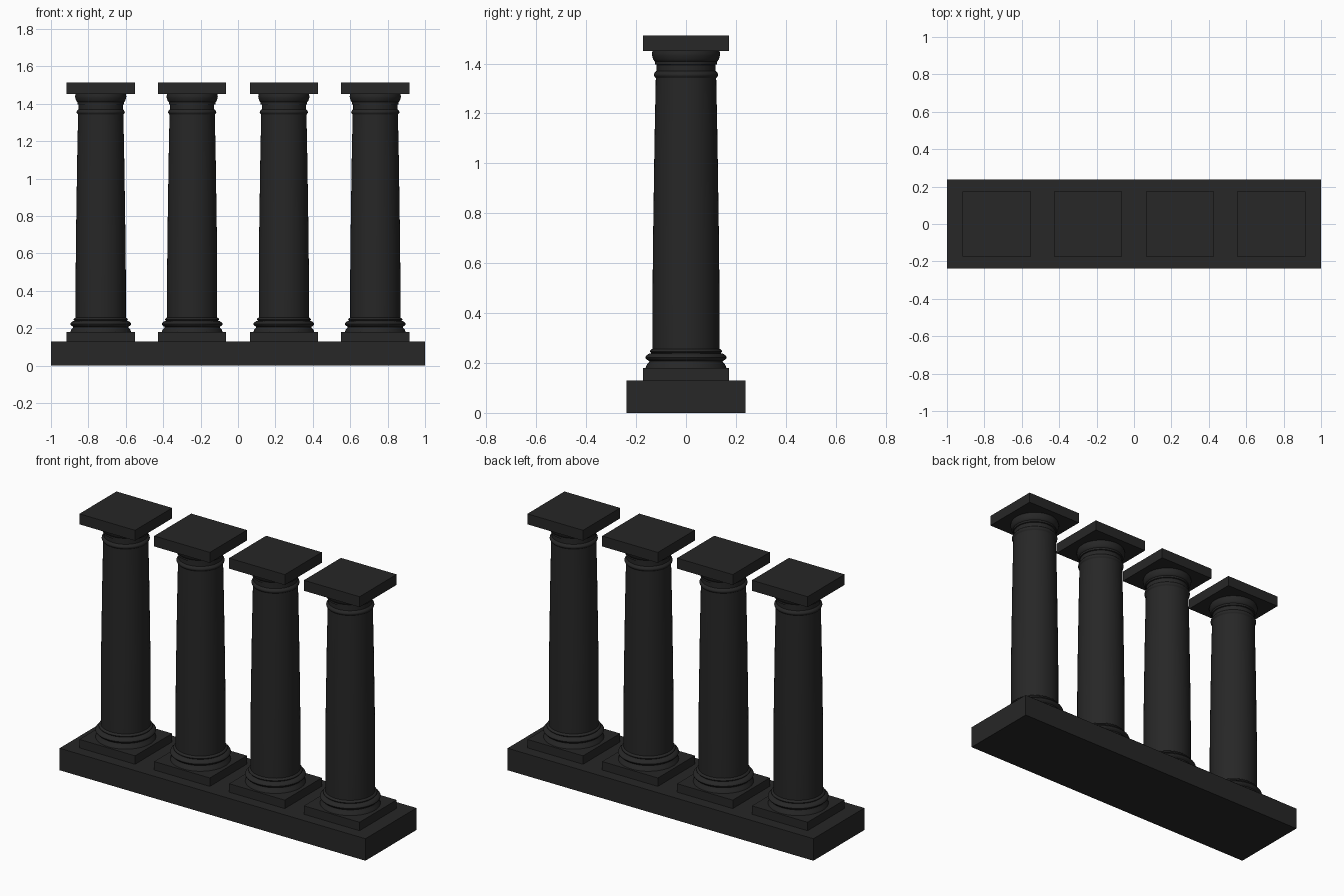
import bpy, bmesh, math

if "Cube" in bpy.data.objects:
    bpy.data.objects.remove(bpy.data.objects["Cube"])

stone = bpy.data.materials.new("charcoal stone")
stone.diffuse_color = (0.02, 0.02, 0.02, 1)
stone.use_nodes = True
stone.node_tree.nodes["Principled BSDF"].inputs["Base Color"].default_value = stone.diffuse_color


def finish(name, bm, smooth=False):
    bmesh.ops.recalc_face_normals(bm, faces=bm.faces)
    me = bpy.data.meshes.new(name)
    bm.to_mesh(me)
    bm.free()
    me.materials.append(stone)
    ob = bpy.data.objects.new(name, me)
    bpy.context.collection.objects.link(ob)
    if smooth:
        bpy.ops.object.select_all(action='DESELECT')
        ob.select_set(True)
        bpy.context.view_layer.objects.active = ob
        bpy.ops.object.shade_smooth_by_angle(angle=math.radians(35))
    return ob


def slab(name, x, sx, sy, z0, z1):
    bm = bmesh.new()
    bmesh.ops.create_cube(bm, size=1)
    for v in bm.verts:
        v.co = (x + v.co.x * sx, v.co.y * sy, z0 if v.co.z < 0 else z1)
    return finish(name, bm)


def lathe(name, x, profile, n=48):
    bm = bmesh.new()
    rings = [[bm.verts.new((x + r * math.cos(2 * math.pi * i / n),
                            r * math.sin(2 * math.pi * i / n), z))
              for i in range(n)] for r, z in profile]
    for a, b in zip(rings, rings[1:]):
        for i in range(n):
            j = (i + 1) % n
            bm.faces.new((a[i], a[j], b[j], b[i]))
    bm.faces.new(rings[0][::-1])
    bm.faces.new(rings[-1])
    return finish(name, bm, True)


def bead(r, z0, z1, bulge, steps=6):
    """Half-round moulding between two heights."""
    return [(r + bulge * math.sin(math.pi * k / steps),
             z0 + (z1 - z0) * k / steps) for k in range(steps + 1)]


# base mouldings, tapered shaft, capital mouldings
base = [(0.163, 0.178), (0.158, 0.192), (0.148, 0.203)] \
    + bead(0.147, 0.207, 0.238, 0.016) + [(0.14, 0.239)] \
    + bead(0.139, 0.24, 0.254, 0.006) + [(0.134, 0.257)]
shaft = [(0.134, 0.255), (0.134, 0.5), (0.132, 0.7), (0.129, 0.9),
         (0.126, 1.1), (0.121, 1.345)]
capital = [(0.12, 1.335)] + bead(0.121, 1.342, 1.368, 0.008) \
    + [(0.118, 1.37), (0.118, 1.395), (0.124, 1.397), (0.124, 1.408),
       (0.127, 1.41), (0.132, 1.418), (0.136, 1.432), (0.137, 1.44),
       (0.133, 1.455)]

# long stepped platform
slab("platform", 0, 2.0, 0.476, 0, 0.13)

# four identical columns
for x in (-0.734, -0.245, 0.245, 0.734):
    slab("column_plinth", x, 0.364, 0.346, 0.128, 0.18)
    lathe("column_base", x, base)
    lathe("column_shaft", x, shaft)
    lathe("column_capital", x, capital)
    slab("column_abacus", x, 0.364, 0.346, 1.451, 1.513)
